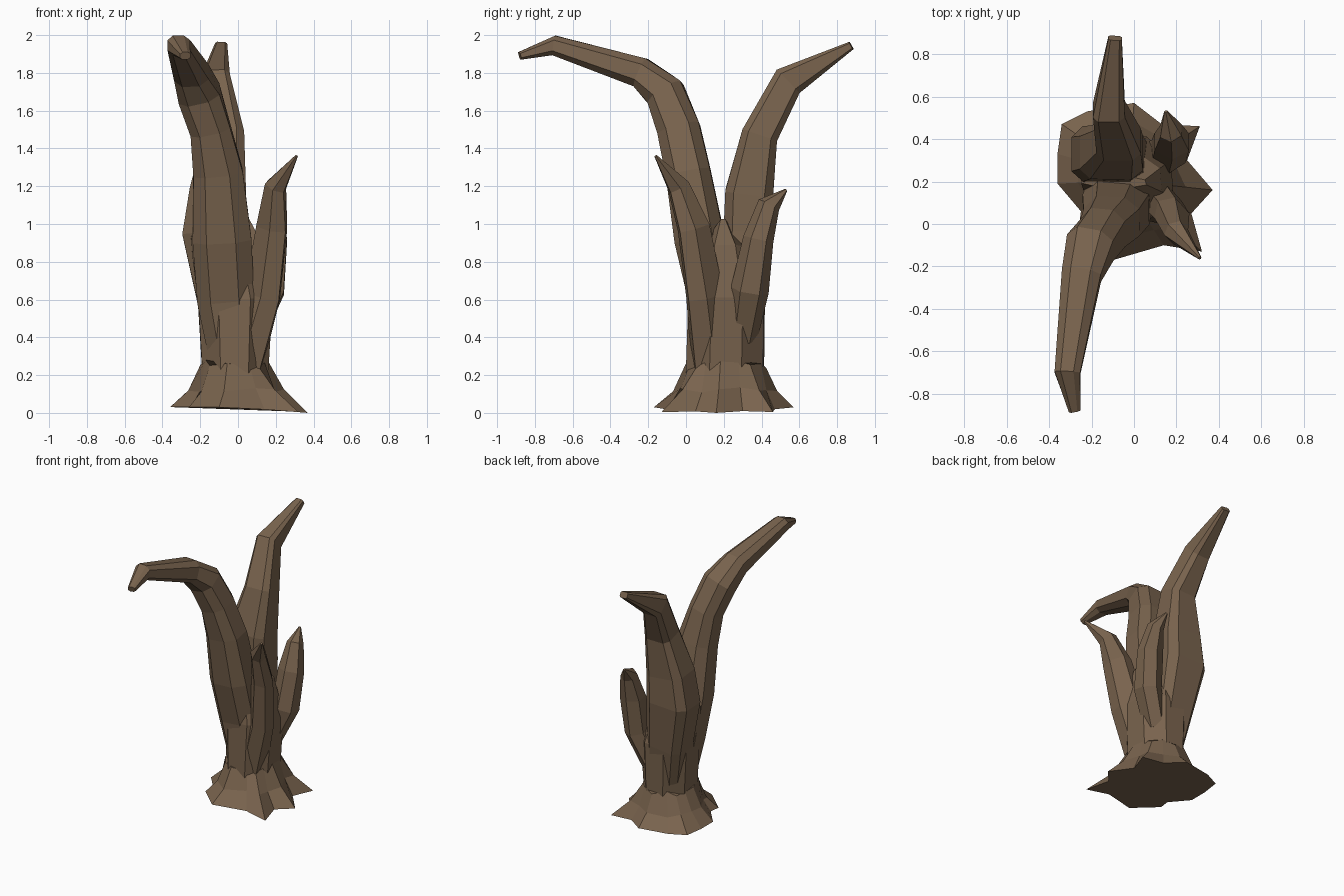
import bpy
import bmesh
import math
import random
from mathutils import Vector

random.seed(4)

default_cube = bpy.data.objects.get("Cube")
if default_cube:
    bpy.data.objects.remove(default_cube, do_unlink=True)

# One bark colour for the whole tree
bark = bpy.data.materials.new("brown_bark")
bark.use_nodes = True
bark_colour = (0.19, 0.125, 0.075, 1)
bark.diffuse_color = bark_colour
shader = bark.node_tree.nodes["Principled BSDF"]
shader.inputs["Base Color"].default_value = bark_colour
shader.inputs["Roughness"].default_value = 0.9


def skin_rings(name, rings):
    """Join equal rings of points into a closed, flat shaded object."""
    bm = bmesh.new()
    loops = [[bm.verts.new(point) for point in ring] for ring in rings]
    count = len(loops[0])
    for lower, upper in zip(loops, loops[1:]):
        for i in range(count):
            j = (i + 1) % count
            bm.faces.new((lower[i], lower[j], upper[j], upper[i]))
    bm.faces.new(reversed(loops[0]))
    bm.faces.new(loops[-1])
    bmesh.ops.recalc_face_normals(bm, faces=bm.faces[:])
    mesh = bpy.data.meshes.new(name)
    bm.to_mesh(mesh)
    bm.free()
    mesh.materials.append(bark)
    obj = bpy.data.objects.new(name, mesh)
    bpy.context.collection.objects.link(obj)
    return obj


def squared(value, power):
    """Push a sine or cosine outward; a lower power gives fuller corners."""
    return math.copysign(abs(value) ** power, value)


def limb(name, sections, side=(1, 0, 0), sides=8, power=1):
    """Loft along a path; each section is x, y, z, half width, half depth."""
    centres = [Vector(section[:3]) for section in sections]
    last = len(centres) - 1
    wobble = [random.uniform(0.98, 1.08) for _ in range(sides)]
    rings = []
    for i, (centre, section) in enumerate(zip(centres, sections)):
        tangent = (centres[min(i + 1, last)] - centres[max(i - 1, 0)]).normalized()
        across = Vector(side)
        across = (across - tangent * across.dot(tangent)).normalized()
        depth = tangent.cross(across)
        ring = []
        for k in range(sides):
            angle = math.tau * (k + 0.5) / sides
            width, thick = section[3] * wobble[k], section[4] * wobble[k]
            ring.append(centre + across * squared(math.cos(angle), power) * width
                        + depth * squared(math.sin(angle), power) * thick)
        rings.append(ring)
    return skin_rings(name, rings)


# Core of the trunk, closing to a ridge in the fork between the limbs
limb("trunk", [
    (-0.02, 0.21, 0.15, 0.18, 0.215),
    (-0.02, 0.22, 0.6, 0.21, 0.21),
    (-0.06, 0.21, 0.85, 0.2, 0.14),
    (-0.1, 0.2, 0.98, 0.17, 0.03),
])

# Tall limb arching to the front
limb("front_limb", [
    (-0.02, 0.17, 0.2, 0.12, 0.12),
    (-0.07, 0.14, 0.6, 0.155, 0.135),
    (-0.09, 0.07, 0.92, 0.16, 0.14),
    (-0.11, 0.01, 1.27, 0.135, 0.125),
    (-0.15, -0.04, 1.5, 0.11, 0.12),
    (-0.21, -0.11, 1.69, 0.115, 0.11),
    (-0.25, -0.24, 1.8, 0.095, 0.085),
    (-0.315, -0.7, 1.945, 0.062, 0.055),
    (-0.28, -0.88, 1.89, 0.028, 0.022),
], power=0.75)

# Tall limb leaning to the back, boxier where it leaves the trunk
limb("back_limb", [
    (-0.03, 0.25, 0.2, 0.11, 0.11),
    (-0.08, 0.3, 0.6, 0.14, 0.12),
    (-0.13, 0.33, 0.95, 0.17, 0.13),
    (-0.11, 0.335, 1.17, 0.15, 0.125),
    (-0.075, 0.39, 1.47, 0.105, 0.095),
    (-0.12, 0.54, 1.755, 0.075, 0.085),
    (-0.09, 0.875, 1.945, 0.032, 0.022),
], power=0.5)

# Two short broken stubs on the left, growing out of the trunk
limb("front_stub", [
    (0.02, 0.14, 0.22, 0.1, 0.12),
    (0.13, 0.1, 0.62, 0.085, 0.12),
    (0.18, 0.04, 0.98, 0.075, 0.1),
    (0.2, -0.04, 1.2, 0.055, 0.065),
    (0.31, -0.16, 1.36, 0.008, 0.008),
], side=(1, 1, 0), sides=6)
limb("back_stub", [
    (0.06, 0.3, 0.4, 0.08, 0.08),
    (0.165, 0.34, 0.65, 0.09, 0.1),
    (0.18, 0.385, 0.92, 0.09, 0.08),
    (0.175, 0.44, 1.1, 0.055, 0.06),
    (0.15, 0.53, 1.18, 0.008, 0.008),
], sides=6)

# Flared root skirt: an uneven outline drawn up into the trunk
root_tips = [
    (0.37, 0.16), (0.25, 0.3), (0.31, 0.46), (0.13, 0.47), (0, 0.57),
    (-0.22, 0.53), (-0.34, 0.47), (-0.36, 0.33), (-0.36, 0.19), (-0.25, 0.06),
    (-0.26, -0.02), (-0.1, -0.17), (0.14, -0.1), (0.32, -0.13), (0.27, 0.05),
]
trunk_centre = Vector((-0.02, 0.21, 0))
ground_ring, middle_ring, collar_ring = [], [], []
for x, y in root_tips:
    tip = Vector((x, y, min(0.03, (0.37 - x) * 0.08)))
    angle = math.atan2(y - trunk_centre.y, x - trunk_centre.x)
    collar = trunk_centre + Vector((0.18 * math.cos(angle), 0.215 * math.sin(angle),
                                    0.25 + random.uniform(-0.02, 0.03)))
    middle = collar.lerp(tip, 0.4)
    middle.z = 0.12 + random.uniform(-0.015, 0.02)
    ground_ring.append(tip)
    middle_ring.append(middle)
    collar_ring.append(collar)
skin_rings("roots", [ground_ring, middle_ring, collar_ring])
